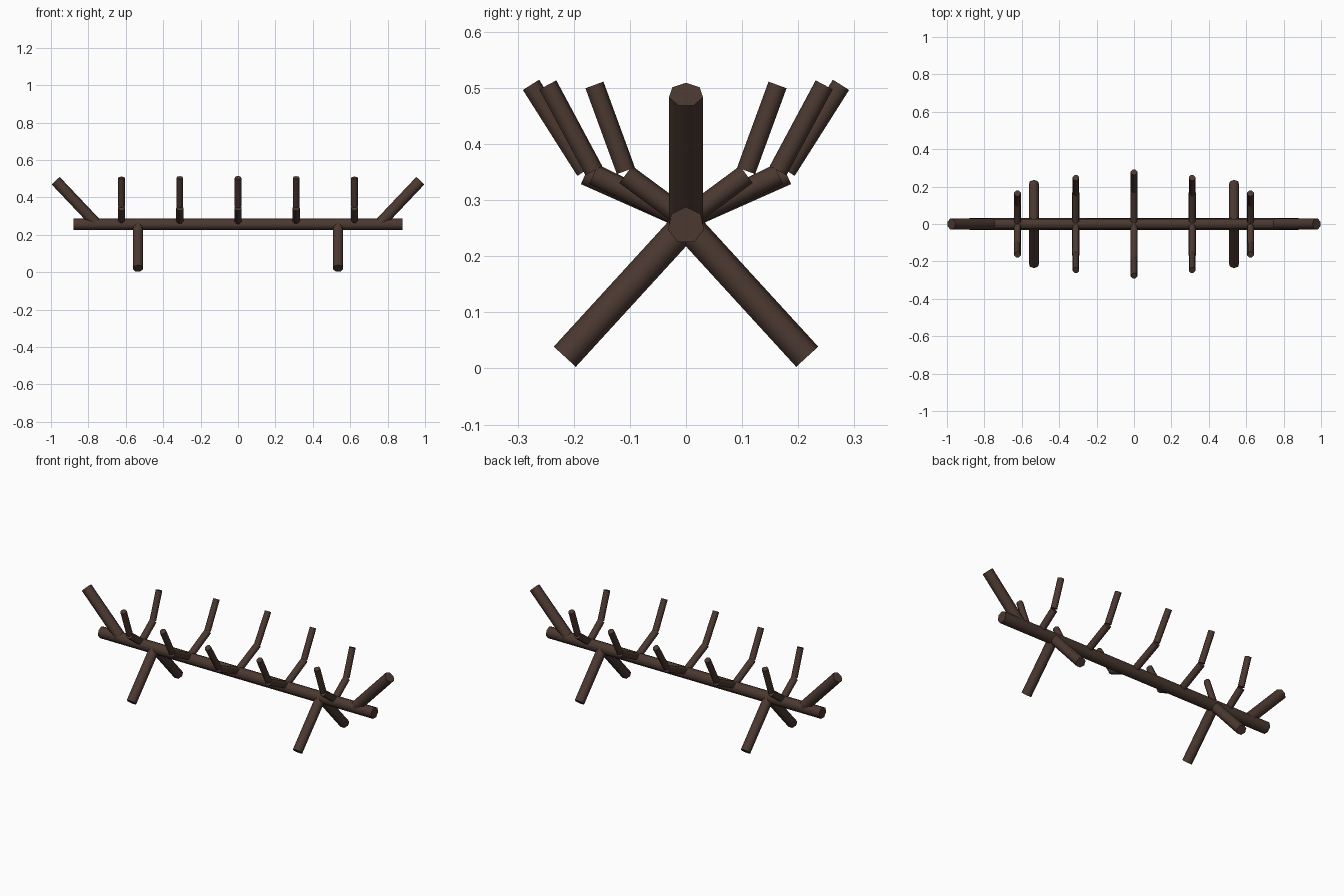
import bpy
import math
from mathutils import Vector

cube = bpy.data.objects.get("Cube")
if cube:
    bpy.data.objects.remove(cube)

# Dark bark colour
bark = bpy.data.materials.new("dark_brown_wood")
bark.use_nodes = True
colour = (0.07, 0.04, 0.03, 1)
bark.diffuse_color = colour
bark.node_tree.nodes["Principled BSDF"].inputs["Base Color"].default_value = colour

SIDES = 7
SPINE_Z = 0.255


def pole(name, start, end, radius):
    """Low-poly round pole between two points."""
    a, b = Vector(start), Vector(end)
    axis = b - a
    bpy.ops.mesh.primitive_cylinder_add(
        vertices=SIDES, radius=radius, depth=axis.length, location=(a + b) / 2)
    obj = bpy.context.object
    obj.name = name
    obj.rotation_euler = axis.to_track_quat("Z", "Y").to_euler()
    obj.data.materials.append(bark)
    bpy.ops.object.shade_smooth_by_angle(angle=math.radians(60))
    return obj


# Long horizontal beam
pole("beam", (-0.88, 0, SPINE_Z), (0.88, 0, SPINE_Z), 0.033)

# Slanted end posts
for s, side in ((1, "left"), (-1, "right")):
    pole(f"end_post_{side}", (s * 0.76, 0, 0.26), (s * 0.976, 0, 0.488), 0.031)

# Crossed legs under both ends
for x, side in ((0.535, "left"), (-0.535, "right")):
    for s, face in ((1, "back"), (-1, "front")):
        pole(f"leg_{side}_{face}", (x, 0, SPINE_Z), (x, s * 0.215, 0.02), 0.028)

# Bent ribs, widest in the middle: (x, elbow y, tip y)
ribs = [(0, 0.18, 0.277)]
for s in (1, -1):
    ribs += [(s * 0.311, 0.165, 0.247), (s * 0.623, 0.108, 0.164)]
for i, (x, elbow, tip) in enumerate(ribs):
    for s, face in ((1, "back"), (-1, "front")):
        pole(f"rib_lower_{face}_{i}", (x, 0, 0.265), (x, s * elbow, 0.345), 0.02)
        pole(f"rib_upper_{face}_{i}", (x, s * elbow, 0.352), (x, s * tip, 0.505), 0.018)
